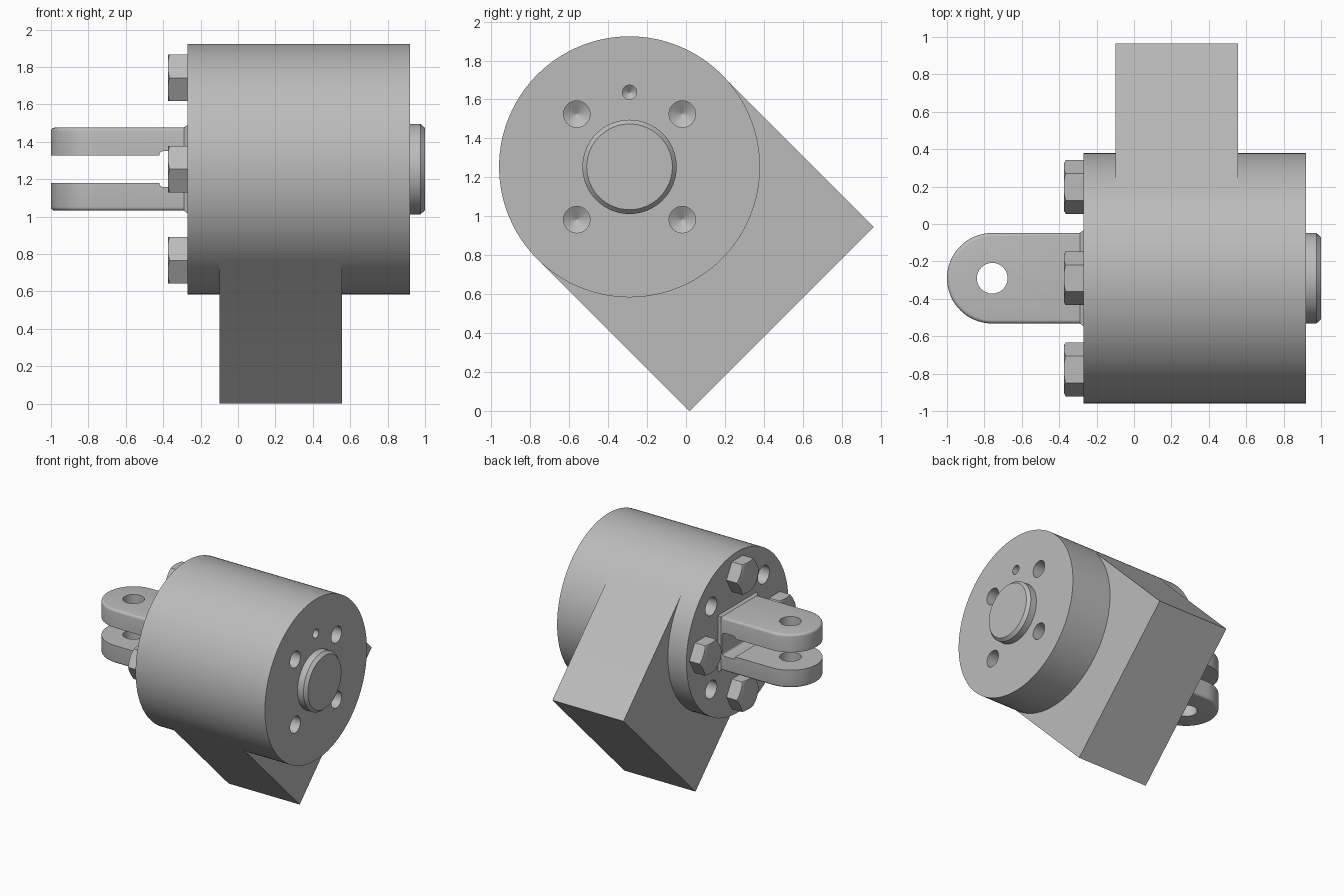
import bpy, bmesh
from math import sin, cos, pi, radians
from mathutils import Matrix, Vector

if "Cube" in bpy.data.objects:
    bpy.data.objects.remove(bpy.data.objects["Cube"])

CY, CZ, R = -0.29, 1.254, 0.67      # main axis position and drum radius
FLANGE, CAP = -0.27, 0.92           # drum end planes

steel = bpy.data.materials.new("plain_grey")
steel.use_nodes = True
GREY = (0.5, 0.5, 0.5, 1)
steel.diffuse_color = GREY
steel.node_tree.nodes["Principled BSDF"].inputs["Base Color"].default_value = GREY


def finish(name, bm):
    bmesh.ops.recalc_face_normals(bm, faces=bm.faces)
    mesh = bpy.data.meshes.new(name)
    bm.to_mesh(mesh)
    bm.free()
    mesh.materials.append(steel)
    ob = bpy.data.objects.new(name, mesh)
    bpy.context.collection.objects.link(ob)
    return ob


def lathe(name, profile, dy=0, dz=0, n=48):
    """Closed solid turned about an axis along x; profile is (x, radius)."""
    bm = bmesh.new()
    rings = [[bm.verts.new((x, CY + dy + r * cos(2 * pi * i / n),
                            CZ + dz + r * sin(2 * pi * i / n))) for i in range(n)]
             for x, r in profile]
    for a, b in zip(rings, rings[1:]):
        for i in range(n):
            j = (i + 1) % n
            bm.faces.new((a[i], a[j], b[j], b[i]))
    bm.faces.new(rings[0])
    bm.faces.new(rings[-1])
    return finish(name, bm)


def box(name, lo, hi, matrix=Matrix(), bevel=0):
    bm = bmesh.new()
    bmesh.ops.create_cube(bm, size=1)
    lo, hi = Vector(lo), Vector(hi)
    for v in bm.verts:
        v.co = Vector([(lo[k] + hi[k]) / 2 + v.co[k] * (hi[k] - lo[k]) for k in range(3)])
    if bevel:
        bmesh.ops.bevel(bm, geom=bm.edges[:], offset=bevel, segments=3,
                        profile=0.5, affect='EDGES')
    bm.transform(matrix)
    return finish(name, bm)


def combine(target, tool, operation):
    mod = target.modifiers.new("cut", 'BOOLEAN')
    mod.operation, mod.object, mod.solver = operation, tool, 'EXACT'
    bpy.context.view_layer.objects.active = target
    bpy.ops.object.modifier_apply(modifier=mod.name)
    bpy.data.objects.remove(tool)


def smooth(ob):
    bpy.ops.object.select_all(action='DESELECT')
    ob.select_set(True)
    bpy.context.view_layer.objects.active = ob
    bpy.ops.object.shade_smooth_by_angle(angle=radians(30))


# Drum with its slanted mounting block
body = lathe("drum_housing", [(FLANGE, R), (CAP, R)], n=128)
tilt = Matrix.Translation((0, CY, CZ)) @ Matrix.Rotation(radians(45), 4, 'X')
combine(body, box("block", (-0.1, -0.669, -1.105), (0.555, 0.669, 0), tilt), 'UNION')

# Blind holes in both end faces
for sy in (-1, 1):
    for sz in (-1, 1):
        combine(body, lathe("drill", [(CAP + 0.1, 0.068), (CAP - 0.3, 0.068), (CAP - 0.34, 0.002)],
                            sy * 0.271, sz * 0.271, 32), 'DIFFERENCE')
        combine(body, lathe("drill", [(FLANGE - 0.1, 0.075), (FLANGE + 0.14, 0.075)],
                            sy * 0.345, sz * 0.345, 32), 'DIFFERENCE')
combine(body, lathe("drill", [(CAP + 0.1, 0.037), (CAP - 0.05, 0.037), (CAP - 0.08, 0.002)],
                    0, 0.383, 24), 'DIFFERENCE')
smooth(body)

# Shaft end with chamfered rim
smooth(lathe("shaft_end", [(CAP - 0.02, 0.242), (0.975, 0.242), (1.0, 0.22)], n=64))

# Hexagon bolts around the flange
for k in range(4):
    dy, dz = 0.4875 * cos(k * pi / 2), 0.4875 * sin(k * pi / 2)
    bolt = lathe(f"flange_bolt_{k + 1}", [(FLANGE - 0.105, 0.144), (FLANGE + 0.01, 0.144)], dy, dz, 6)
    rim = lathe("rim", [(FLANGE - 0.105, 0.126), (FLANGE - 0.094, 0.146), (FLANGE + 0.05, 0.146)], dy, dz)
    combine(bolt, rim, 'INTERSECT')
    smooth(bolt)

# Fork: rounded tongue, soft edges, slot and pin hole
PIN, HALF, TALL = -0.758, 0.242, 0.222
bm = bmesh.new()
outline = [(FLANGE + 0.02, CY - HALF), (FLANGE + 0.02, CY + HALF)]
outline += [(PIN - HALF * sin(a), CY + HALF * cos(a)) for a in [pi * i / 32 for i in range(33)]]
base = bm.faces.new([bm.verts.new((x, y, CZ - TALL)) for x, y in outline])
new = bmesh.ops.extrude_face_region(bm, geom=[base])["geom"]
bmesh.ops.translate(bm, verts=[g for g in new if isinstance(g, bmesh.types.BMVert)], vec=(0, 0, 2 * TALL))
rims = [e for e in bm.edges if abs(e.verts[0].co.z - e.verts[1].co.z) < 1e-4]
bmesh.ops.bevel(bm, geom=rims, offset=0.02, segments=4, profile=0.5, affect='EDGES')
fork = finish("clevis_fork", bm)
combine(fork, box("slot", (-1.2, CY - 1, CZ - 0.074), (-0.38, CY + 1, CZ + 0.074)), 'DIFFERENCE')
combine(fork, box("relief", (-0.42, CY - 1, CZ - 0.096), (-0.3, CY + 1, CZ + 0.096), bevel=0.02), 'DIFFERENCE')
bm = bmesh.new()
bmesh.ops.create_cone(bm, cap_ends=True, segments=32, radius1=0.082, radius2=0.082, depth=1,
                      matrix=Matrix.Translation((PIN, CY, CZ)))
combine(fork, finish("pin", bm), 'DIFFERENCE')
smooth(fork)

# Flared foot where the fork meets the flange
foot = box("fork_foot", (FLANGE - 0.02, CY - HALF - 0.018, CZ - TALL - 0.018),
           (FLANGE + 0.005, CY + HALF + 0.018, CZ + TALL + 0.018))
for v in foot.data.vertices:
    if v.co.x < FLANGE:
        v.co.y -= 0.018 * (1 if v.co.y > CY else -1)
        v.co.z -= 0.018 * (1 if v.co.z > CZ else -1)
